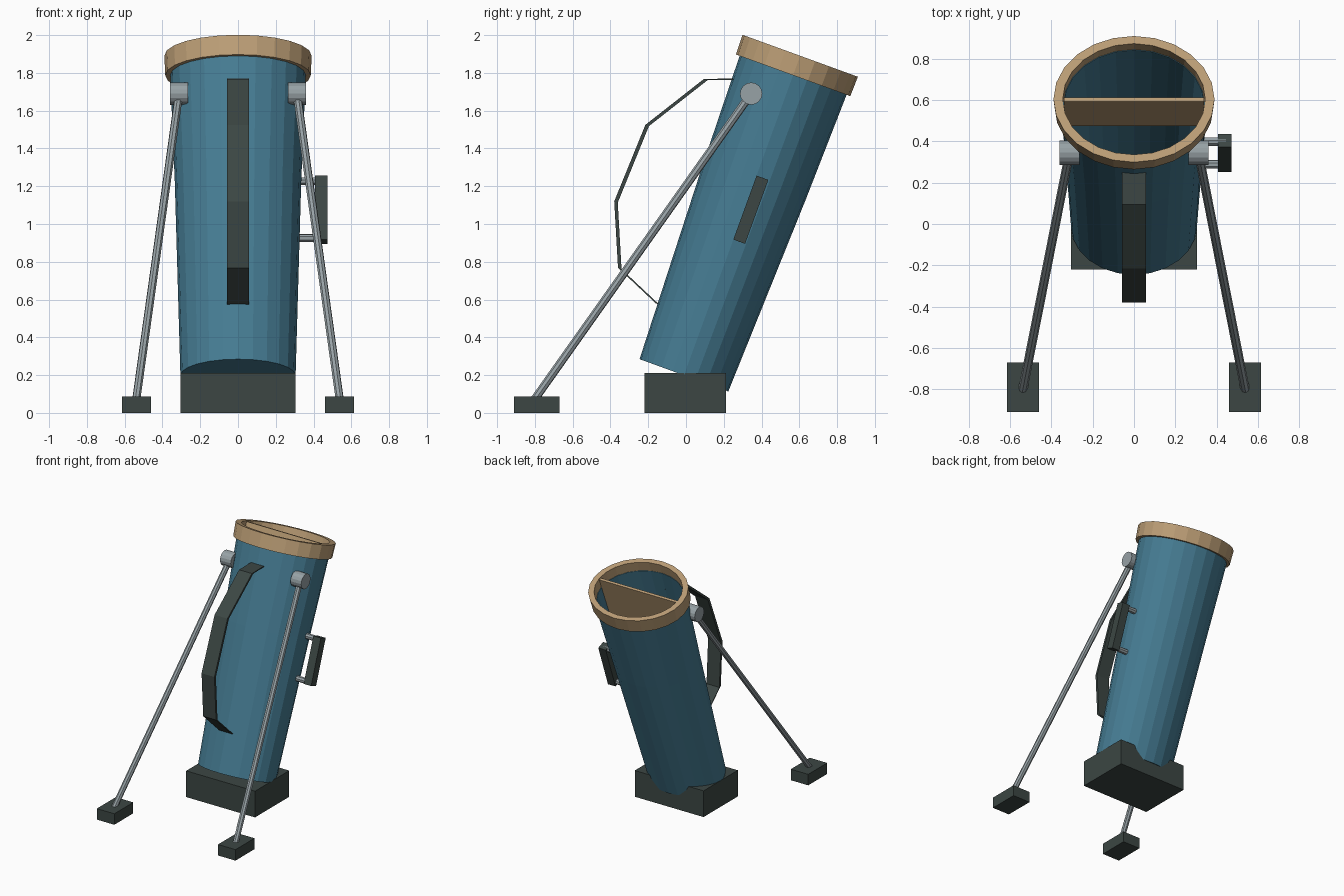
import bpy, bmesh, math
from mathutils import Matrix, Vector

if "Cube" in bpy.data.objects:
    bpy.data.objects.remove(bpy.data.objects["Cube"], do_unlink=True)

# Frame of the leaning tube: local z runs along the tube
TILT = Matrix.Translation((0, -0.011, 0.199)) @ Matrix.Rotation(math.radians(-20), 4, "X")
SIDES = 24


def material(name, rgb):
    mat = bpy.data.materials.new(name)
    mat.use_nodes = True
    mat.diffuse_color = (*rgb, 1)
    mat.node_tree.nodes["Principled BSDF"].inputs["Base Color"].default_value = (*rgb, 1)
    return mat


blue = material("blue fabric", (0.06, 0.2, 0.29))
tan = material("tan trim", (0.5, 0.34, 0.18))
dark = material("dark rubber", (0.045, 0.062, 0.057))
grey = material("grey metal", (0.31, 0.36, 0.38))


def finish(bm, name, mat, matrix=None):
    bmesh.ops.recalc_face_normals(bm, faces=bm.faces)
    mesh = bpy.data.meshes.new(name)
    bm.to_mesh(mesh)
    bm.free()
    mesh.materials.append(mat)
    obj = bpy.data.objects.new(name, mesh)
    if matrix:
        obj.matrix_world = matrix
    bpy.context.collection.objects.link(obj)
    return obj


def loft(name, rings, mat, closed):
    """Elliptical rings (height, x radius, y radius) joined into a tube."""
    bm = bmesh.new()
    loops = []
    for z, rx, ry in rings:
        angles = [math.tau * i / SIDES for i in range(SIDES)]
        loops.append([bm.verts.new((rx * math.cos(a), ry * math.sin(a), z)) for a in angles])
    pairs = list(zip(loops, loops[1:]))
    if closed:
        pairs.append((loops[-1], loops[0]))
    else:
        bm.faces.new(loops[0])
        bm.faces.new(loops[-1])
    for low, high in pairs:
        for i in range(SIDES):
            j = (i + 1) % SIDES
            bm.faces.new((low[i], low[j], high[j], high[i]))
    return finish(bm, name, mat, TILT)


def box(name, low, high, mat, matrix=None):
    low, high = Vector(low), Vector(high)
    bm = bmesh.new()
    bmesh.ops.create_cube(bm, size=1)
    for v in bm.verts:
        v.co = (low + high) / 2 + v.co * (high - low)
    return finish(bm, name, mat, matrix)


def rod(name, start, end, radius, sides, mat, matrix=None):
    start, end = Vector(start), Vector(end)
    axis = end - start
    place = Matrix.Translation((start + end) / 2) @ axis.to_track_quat("Z", "Y").to_matrix().to_4x4()
    bm = bmesh.new()
    bmesh.ops.create_cone(bm, cap_ends=True, segments=sides, radius1=radius, radius2=radius,
                          depth=axis.length, matrix=place)
    return finish(bm, name, mat, matrix)


# Hollow tube: up the outside, over the lip and down to an inner floor
outer = [(0, 0.305, 0.25), (1.1, 0.335, 0.288), (1.72, 0.36, 0.302)]
inner = [(z + 0.03 * (z == 0), rx - 0.02, ry - 0.02) for z, rx, ry in reversed(outer)]
loft("tube_body", outer + inner, blue, closed=False)

# Rim collar and the panel dividing the opening
loft("top_collar", [(1.69, 0.385, 0.322), (1.8, 0.39, 0.325),
                    (1.8, 0.345, 0.286), (1.69, 0.342, 0.284)], tan, closed=True)
box("opening_divider", (-0.34, -0.01, 1.45), (0.34, 0.01, 1.795), tan, TILT)

# Base block
box("base_block", (-0.305, -0.22, 0), (0.305, 0.213, 0.21), dark)

# Stand legs, mirrored left and right
for side, s in (("left", 1), ("right", -1)):
    rod(side + "_leg_hub", (s * 0.265, 0.345, 1.69), (s * 0.36, 0.345, 1.69), 0.059, 16, grey)
    rod(side + "_leg", (s * 0.312, 0.345, 1.69), (s * 0.54, -0.81, 0.06), 0.022, 8, grey)
    box(side + "_foot", (s * 0.46, -0.91, 0), (s * 0.615, -0.67, 0.088), dark)

# Carry strap: a bent band, thickened square to the tube
path = [(0.245, 1.77), (0.095, 1.768), (-0.215, 1.525), (-0.38, 1.12), (-0.36, 0.768), (-0.16, 0.58)]
offset = TILT.to_3x3() @ Vector((0, 0.02, 0))
bm = bmesh.new()
sections = []
for y, z in path:
    front = [Vector((x, y, z)) for x in (-0.057, 0.057)]
    back = [p + offset for p in reversed(front)]
    sections.append([bm.verts.new(p) for p in front + back])
for a, b in zip(sections, sections[1:]):
    for i in range(4):
        j = (i + 1) % 4
        bm.faces.new((a[i], a[j], b[j], b[i]))
bm.faces.new(sections[0])
bm.faces.new(sections[-1])
finish(bm, "carry_strap", dark)

# Side grip on two short posts
box("side_grip", (0.407, 0.0, 0.765), (0.473, 0.066, 1.125), dark, TILT)
for name, height in (("lower", 0.785), ("upper", 1.105)):
    rod(name + "_grip_post", (0.3, 0.033, height), (0.445, 0.033, height), 0.022, 8, grey, TILT)
